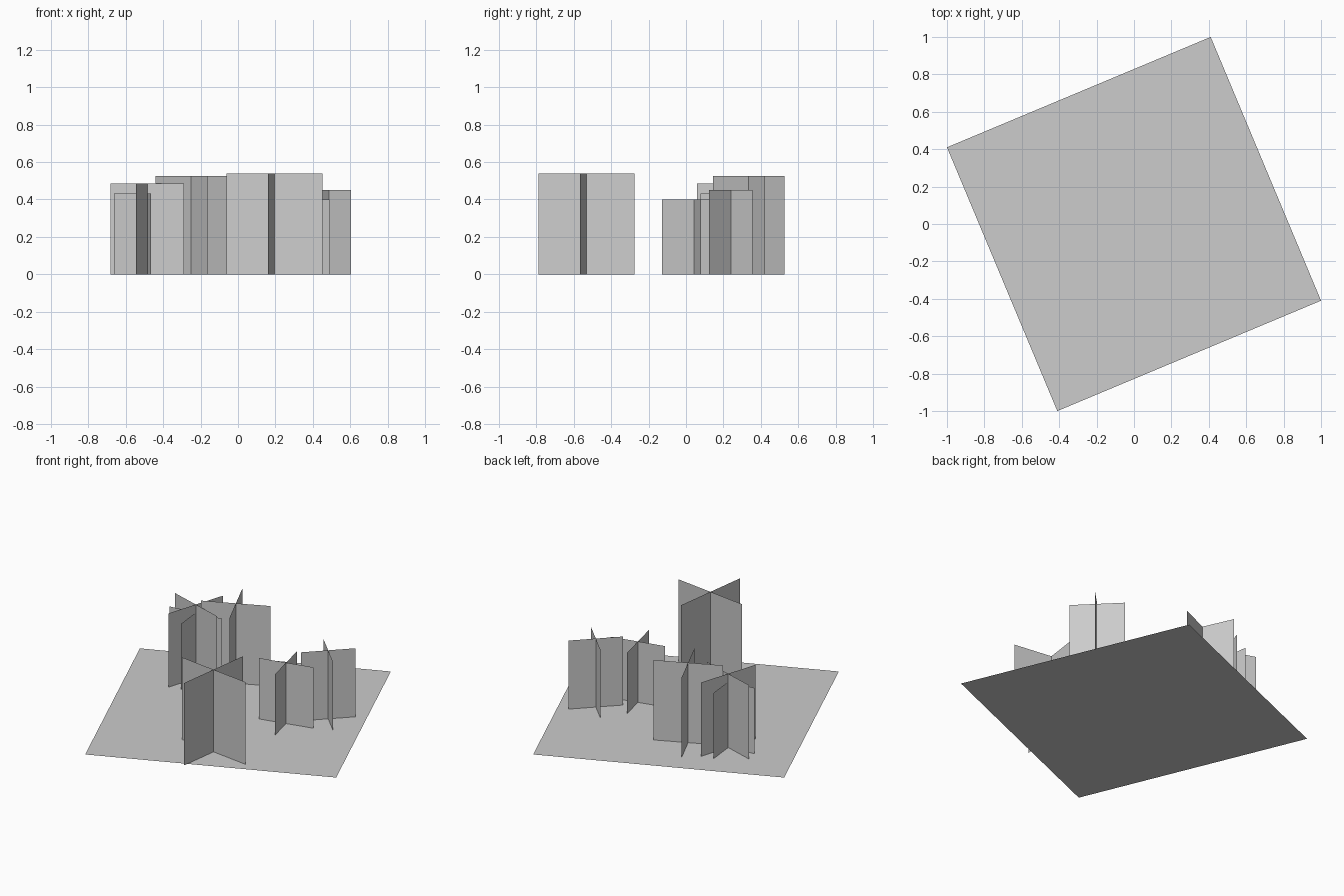
import bpy
import math
from mathutils import Matrix, Vector

cube = bpy.data.objects.get("Cube")
if cube:
    bpy.data.objects.remove(cube, do_unlink=True)

# One plain grey for everything
GREY = (0.604, 0.604, 0.604, 1.0)
grey = bpy.data.materials.new("plain_grey")
grey.use_nodes = True
grey.diffuse_color = GREY
grey.node_tree.nodes["Principled BSDF"].inputs["Base Color"].default_value = GREY


def add_quads(name, quads):
    """Build one object from separate four-cornered sheets."""
    verts = [corner for quad in quads for corner in quad]
    faces = [range(i, i + 4) for i in range(0, len(verts), 4)]
    mesh = bpy.data.meshes.new(name)
    mesh.from_pydata(verts, [], [tuple(f) for f in faces])
    mesh.materials.append(grey)
    obj = bpy.data.objects.new(name, mesh)
    bpy.context.collection.objects.link(obj)
    return obj


def crossed_sheets(name, x, y, half, height, degrees):
    """Two upright sheets crossing at right angles."""
    up = Vector((0, 0, height))
    centre = Vector((x, y, 0))
    quads = []
    for turn in (degrees, degrees + 90):
        arm = Matrix.Rotation(math.radians(turn), 3, "Z") @ Vector((half, 0, 0))
        quads.append([centre - arm, centre + arm, centre + arm + up, centre - arm + up])
    return add_quads(name, quads)


# Flat square ground patch, turned on the spot
corner = Vector((1.0, -0.41, 0))
add_quads("ground_patch", [[Matrix.Rotation(math.radians(90 * i), 3, "Z") @ corner
                            for i in range(4)]])

# Grass tufts: x, y, half width, height, turn
tufts = {
    "front_tuft": (0.195, -0.532, 0.258, 0.54, -7.8),
    "back_right_tuft": (-0.485, 0.255, 0.205, 0.485, -17.5),
    "small_inner_tuft": (-0.485, 0.255, 0.179, 0.432, 6),
    "back_tuft": (-0.25, 0.335, 0.21, 0.525, 24.5),
    "left_tuft": (0.487, 0.24, 0.165, 0.45, 45),
    "left_front_tuft": (0.32, 0.042, 0.175, 0.40, 13),
}
for name, values in tufts.items():
    crossed_sheets(name, *values)
